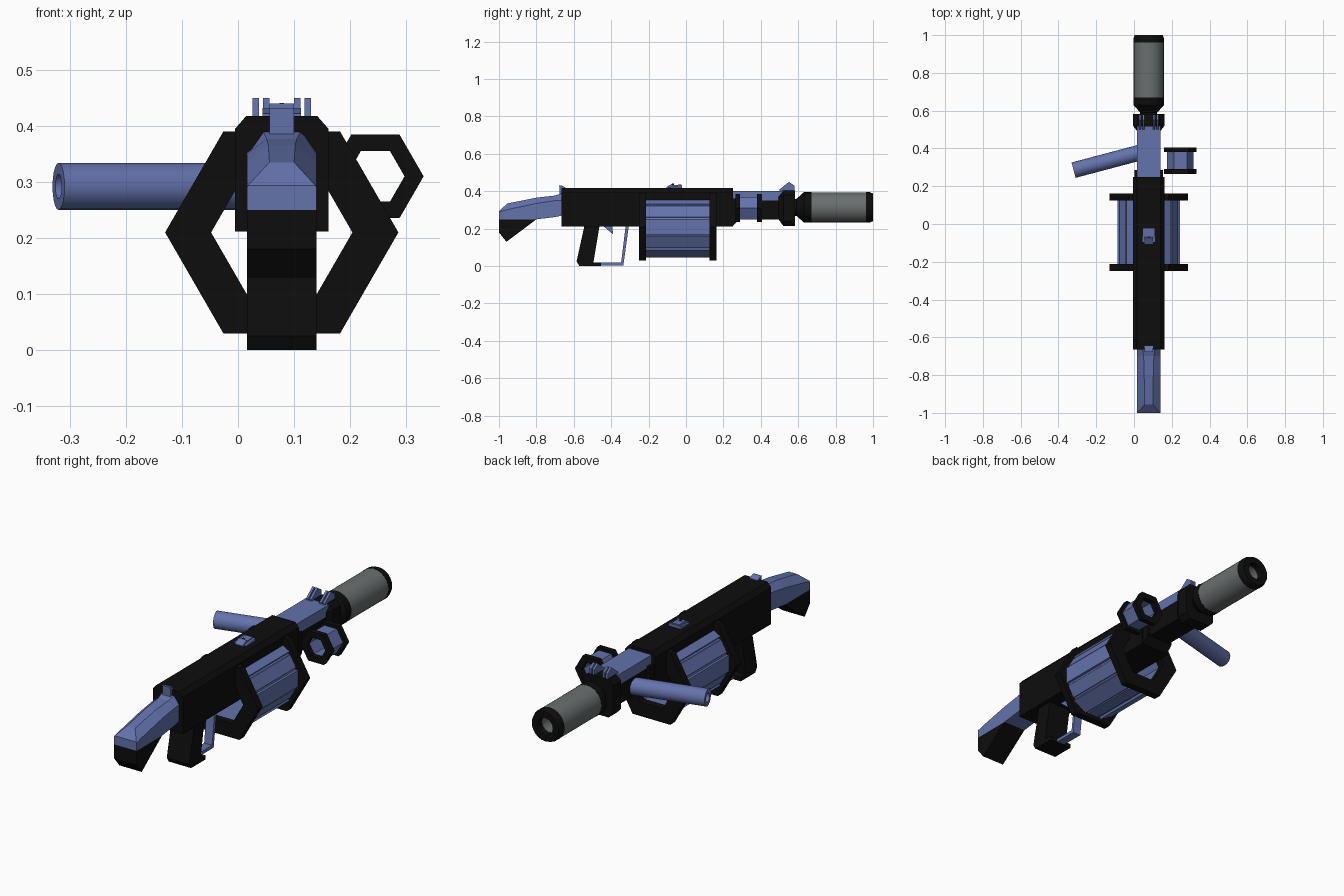
import bpy, bmesh, math
from mathutils import Vector

if "Cube" in bpy.data.objects:
    bpy.data.objects.remove(bpy.data.objects["Cube"])

CX = 0.078  # lengthwise centre plane of the launcher


def material(name, rgb):
    m = bpy.data.materials.new(name)
    m.diffuse_color = (*rgb, 1)
    m.use_nodes = True
    m.node_tree.nodes["Principled BSDF"].inputs["Base Color"].default_value = m.diffuse_color
    return m


BLACK = material("black", (0.004, 0.004, 0.004))
BLUE = material("slate blue", (0.125, 0.17, 0.41))
GREY = material("grey", (0.14, 0.158, 0.16))


def loft(name, rings, mat, cyclic=False, smooth=False):
    """Skin a list of equal-length point rings; cyclic joins last to first."""
    bm = bmesh.new()
    vs = [[bm.verts.new(p) for p in r] for r in rings]
    n = len(rings[0])
    for k in range(len(vs) if cyclic else len(vs) - 1):
        a, b = vs[k], vs[(k + 1) % len(vs)]
        for i in range(n):
            j = (i + 1) % n
            bm.faces.new((a[i], a[j], b[j], b[i]))
    if not cyclic:
        bm.faces.new(vs[0])
        bm.faces.new(vs[-1])
    bmesh.ops.recalc_face_normals(bm, faces=bm.faces)
    me = bpy.data.meshes.new(name)
    bm.to_mesh(me)
    bm.free()
    me.materials.append(mat)
    ob = bpy.data.objects.new(name, me)
    bpy.context.collection.objects.link(ob)
    if smooth:
        bpy.context.view_layer.objects.active = ob
        ob.select_set(True)
        bpy.ops.object.shade_smooth_by_angle(angle=math.radians(30))
        ob.select_set(False)
    return ob


def side_profile(name, yz, half, mat, cx=CX):
    return loft(name, [[(cx + s * half, y, z) for y, z in yz] for s in (-1, 1)], mat)


def section(xz, y):
    return [(CX + x, y, z) for x, z in xz]


def circle(cx, cz, r, y, n=24, off=0.0):
    return [(cx + r * math.cos(off + 2 * math.pi * i / n), y,
             cz + r * math.sin(off + 2 * math.pi * i / n)) for i in range(n)]


def hex_ring(name, cx, cz, ro, ri, y0, y1, mat):
    loft(name, [circle(cx, cz, ro, y0, 6), circle(cx, cz, ro, y1, 6),
                circle(cx, cz, ri, y1, 6), circle(cx, cz, ri, y0, 6)], mat, cyclic=True)


def ridged(cx, cz, r, y):
    """Hexagon with clipped corners and a groove beside each corner."""
    pts = []
    for k in range(6):
        for a, f in ((-14, 1.0), (14, 1.0), (15, .93), (18, .93), (19, .955), (41, .955),
                     (42, .93), (45, .93)):
            t = math.radians(60 * k + a)
            pts.append((cx + r * f * math.cos(t), y, cz + r * f * math.sin(t)))
    return pts


# receiver with chamfered top edges and sloped front lip
body = [(-.083, .212), (.083, .212), (.083, .395), (.063, .418), (-.063, .418), (-.083, .395)]
loft("receiver", [section(body, -.665), section(body, .25)], BLACK)
side_profile("receiver_front_lip", [(.24, .215), (.25, .215), (.285, .25), (.285, .36), (.24, .36)],
             .075, BLACK)

# fore-end: black barrel shroud with blue cover
side_profile("barrel_shroud", [(.24, .25), (.52, .25), (.52, .36), (.24, .36)], .06, BLACK)
side_profile("top_cover", [(.24, .35), (.52, .35), (.52, .402), (.24, .402)], .063, BLUE)


# front block, flaring from the shroud
def octagon(hx, z0, z1, c):
    return [(-hx + c, z0), (hx - c, z0), (hx, z0 + c), (hx, z1 - c),
            (hx - c, z1), (-hx + c, z1), (-hx, z1 - c), (-hx, z0 + c)]


loft("front_block", [section(octagon(.064, .25, .39, .02), .495),
                     section(octagon(.083, .215, .405, .025), .52),
                     section(octagon(.083, .215, .405, .025), .583)], BLACK)

# muzzle: neck, grey suppressor, bored cap
MZ = .314
loft("muzzle_neck", [circle(CX, MZ, r, y) for y, r in
                     ((.57, .045), (.59, .045), (.63, .081), (.67, .081))], BLACK, smooth=True)
loft("suppressor", [circle(CX, MZ, r, y) for y, r in
                    ((.668, .08), (.966, .08), (.966, .041), (.70, .041))], GREY, smooth=True)
loft("muzzle_cap", [circle(CX, MZ, r, y) for y, r in
                    ((.962, .081), (.982, .081), (1.0, .074), (1.0, .042), (.962, .042))],
     BLACK, cyclic=True, smooth=True)

# big drum: two hexagonal frames around a ridged hollow core
for nm, y0, y1 in (("rear", -.25, -.213), ("front", .125, .162)):
    hex_ring("drum_frame_" + nm, CX, .21, .208, .126, y0, y1, BLACK)
hexin = []
for y in (.13, -.22):
    ring = []
    for k in range(6):
        a = Vector((math.cos(math.pi / 3 * k), math.sin(math.pi / 3 * k)))
        b = Vector((math.cos(math.pi / 3 * (k + 1)), math.sin(math.pi / 3 * (k + 1))))
        for i in range(8):
            p = a.lerp(b, i / 8) * .127
            ring.append((CX + p.x, y, .21 + p.y))
    hexin.append(ring)
loft("drum_core", [ridged(CX, .21, .171, -.22), ridged(CX, .21, .171, .13)] + hexin,
     BLUE, cyclic=True)

# small side drum
SX, SZ = .245, .31
for nm, y0, y1 in (("rear", .265, .29), ("front", .38, .405)):
    hex_ring("side_drum_frame_" + nm, SX, SZ, .086, .052, y0, y1, BLACK)
hex_ring("side_drum_core", SX, SZ, .069, .053, .28, .39, BLUE)

# angled side handle, a tube with a hollow end
tip, root = Vector((-.32, .285, .292)), Vector((.05, .383, .292))
d = (root - tip).normalized()
u, w = Vector((-d.y, d.x, 0)), Vector((0, 0, 1))


def tube_ring(c, r, n=20):
    return [c + r * (u * math.cos(2 * math.pi * i / n) + w * math.sin(2 * math.pi * i / n))
            for i in range(n)]


loft("side_handle", [tube_ring(root, .042), tube_ring(tip, .042),
                     tube_ring(tip, .022), tube_ring(tip + d * .12, .022)], BLUE, smooth=True)

# stock: chamfered blue loft: y, bottom, shoulder, top, half width of top
stock = []
for y, zb, zs, zt, h in ((-1, .25, .290, .294, .060), (-.955, .25, .302, .335, .022),
                         (-.80, .25, .335, .366, .024), (-.70, .262, .350, .377, .027),
                         (-.655, .272, .352, .392, .034)):
    stock.append(section([(-.062, zb), (.062, zb), (.062, zs), (h, zt), (-h, zt), (-.062, zs)], y))
loft("stock", stock, BLUE)
side_profile("butt_pad", [(-1, .25), (-1, .18), (-.96, .13), (-.80, .25)], .062, BLACK)

# grip, guard and trigger
side_profile("grip", [(-.54, .23), (-.585, .025), (-.57, 0), (-.455, 0), (-.455, .02),
                      (-.495, .02), (-.46, .23)], .062, BLACK)
side_profile("trigger_guard", [(-.46, .002), (-.335, .002), (-.305, .22), (-.322, .22),
                               (-.347, .018), (-.46, .018)], .022, BLUE)
side_profile("trigger", [(-.45, .22), (-.39, .17), (-.395, .22)], .012, BLUE)

# front sight: four fins
for i, x in enumerate((-.046, -.028, .028, .046)):
    side_profile("front_sight_fin_%d" % i, [(.50, .39), (.50, .41), (.55, .45), (.58, .43), (.58, .39)],
                 .0058, BLUE, CX + x)

# rear sight and stock latch
side_profile("rear_sight", [(-.105, .41), (-.105, .422), (-.075, .44), (-.07, .433), (-.025, .436),
                            (-.025, .41)], .022, BLUE)
side_profile("rear_sight_base", [(-.095, .41), (-.095, .422), (-.022, .432), (-.022, .41)], .034, BLUE)
side_profile("rear_sight_post", [(-.075, .43), (-.075, .441), (-.065, .441), (-.065, .43)], .004, BLACK)
side_profile("stock_latch", [(-.675, .38), (-.678, .432), (-.668, .432), (-.645, .421), (-.645, .38)],
             .022, BLUE)
